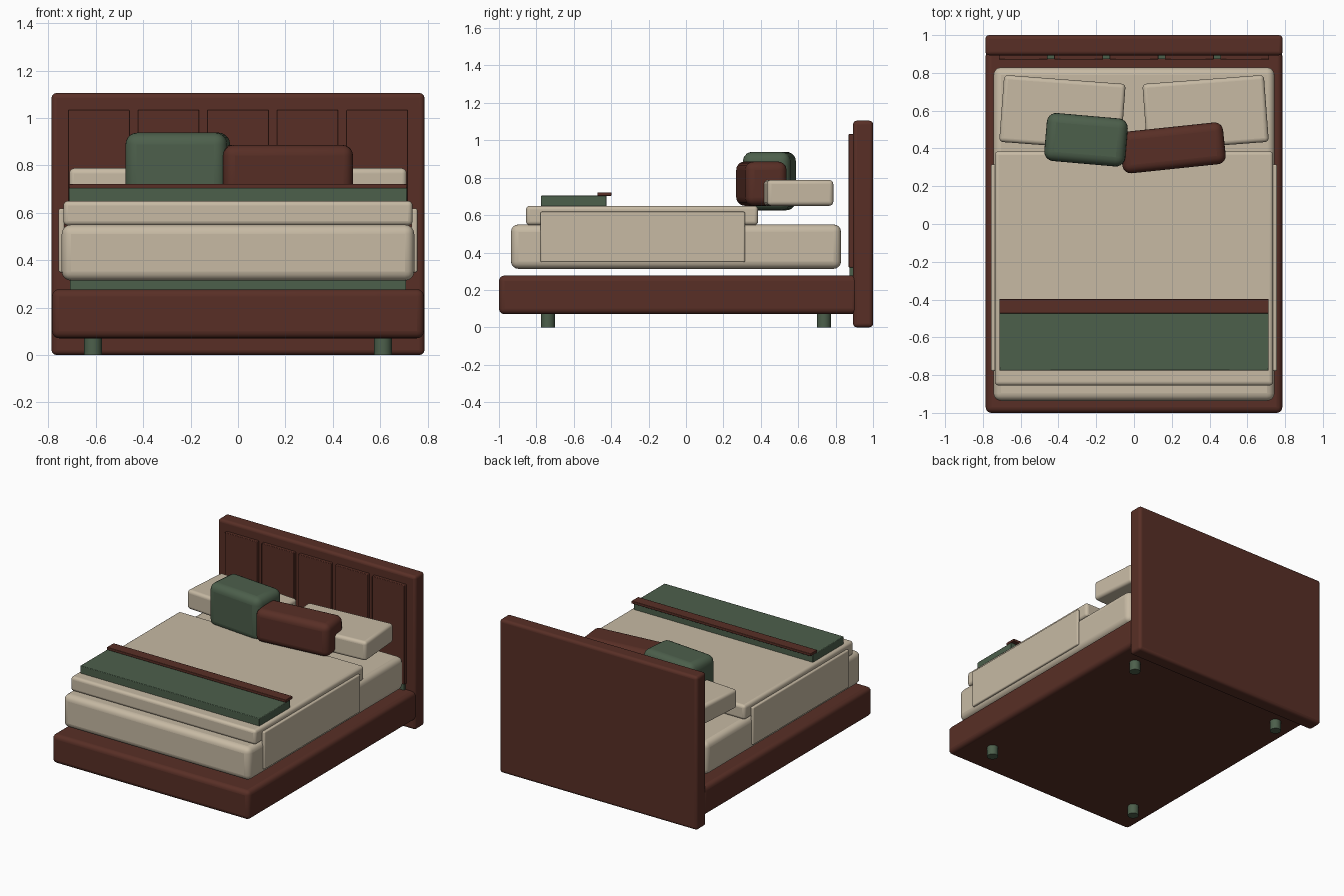
import bpy, math

if "Cube" in bpy.data.objects:
    bpy.data.objects.remove(bpy.data.objects["Cube"])


def material(name, rgb):
    m = bpy.data.materials.new(name)
    m.diffuse_color = (*rgb, 1)
    m.use_nodes = True
    m.node_tree.nodes["Principled BSDF"].inputs["Base Color"].default_value = m.diffuse_color
    return m


BROWN = material("dark_brown_wood", (0.098, 0.028, 0.019))
GREEN = material("forest_green", (0.073, 0.115, 0.071))
BEIGE = material("beige_linen", (0.57, 0.49, 0.37))


def finish(ob, name, mat, bevel=0.0, segments=4):
    ob.name = name
    ob.data.materials.append(mat)
    if bevel:
        b = ob.modifiers.new("bevel", "BEVEL")
        b.width, b.segments = bevel, segments
    bpy.ops.object.shade_smooth_by_angle(angle=math.radians(35))
    return ob


def box(name, x, y, z, mat, bevel=0.0, segments=4, turn=0.0):
    """Rounded box from (min, max) pairs, turned about z in degrees."""
    lo_hi = (x, y, z)
    bpy.ops.mesh.primitive_cube_add(size=1, location=[(a + b) / 2 for a, b in lo_hi])
    ob = bpy.context.object
    ob.scale = [b - a for a, b in lo_hi]
    bpy.ops.object.transform_apply(location=False, rotation=False, scale=True)
    ob.rotation_euler.z = math.radians(turn)
    return finish(ob, name, mat, bevel, segments)


def cushion(name, cx, cy, w, d, z, mat, bevel, turn):
    return box(name, (cx - w / 2, cx + w / 2), (cy - d / 2, cy + d / 2), z,
               mat, bevel, 5, turn)


# Frame and headboard
box("bed_frame", (-0.785, 0.785), (-1.0, 0.92), (0.07, 0.277), BROWN, 0.03)
box("headboard", (-0.787, 0.787), (0.893, 1.0), (0.0, 1.105), BROWN, 0.02)

# Headboard panels with the rail below them
for i in range(5):
    cx = (i - 2) * 0.2935
    box(f"headboard_panel_{i + 1}", (cx - 0.129, cx + 0.129), (0.87, 0.90),
        (0.32, 1.034), BROWN, 0.004, 2)
box("headboard_rail", (-0.71, 0.71), (0.874, 0.90), (0.26, 0.36), GREEN)

# Legs
for sx in (-1, 1):
    for y, end in ((-0.738, "front"), (0.738, "back")):
        bpy.ops.mesh.primitive_cylinder_add(vertices=16, radius=0.037, depth=0.09,
                                            location=(sx * 0.612, y, 0.045))
        finish(bpy.context.object, f"{end}_leg_{'left' if sx < 0 else 'right'}", GREEN)

# Mattress and duvet
box("mattress", (-0.744, 0.744), (-0.936, 0.829), (0.313, 0.55), BEIGE, 0.04)
box("duvet", (-0.737, 0.737), (-0.855, 0.385), (0.546, 0.65), BEIGE, 0.02)

# Pairs: duvet side drops and sleeping pillows
for s, side in ((-1, "left"), (1, "right")):
    box(f"duvet_drop_{side}", sorted((s * 0.733, s * 0.757)), (-0.778, 0.315),
        (0.348, 0.618), BEIGE, 0.008, 3)
    cushion(f"pillow_{side}", s * 0.379, 0.588, 0.645, 0.355, (0.65, 0.788),
            BEIGE, 0.022, s * 4.3)

# Folded throw with its border
box("throw_blanket", (-0.713, 0.713), (-0.775, -0.425), (0.646, 0.704), GREEN, 0.004, 2)
box("throw_border", (-0.713, 0.713), (-0.474, -0.398), (0.703, 0.722), BROWN, 0.003, 2)

# Decorative cushions
cushion("green_cushion", -0.254, 0.446, 0.43, 0.255, (0.626, 0.938), GREEN, 0.05, -5)
cushion("brown_cushion", 0.205, 0.403, 0.55, 0.222, (0.65, 0.886), BROWN, 0.045, 6)
